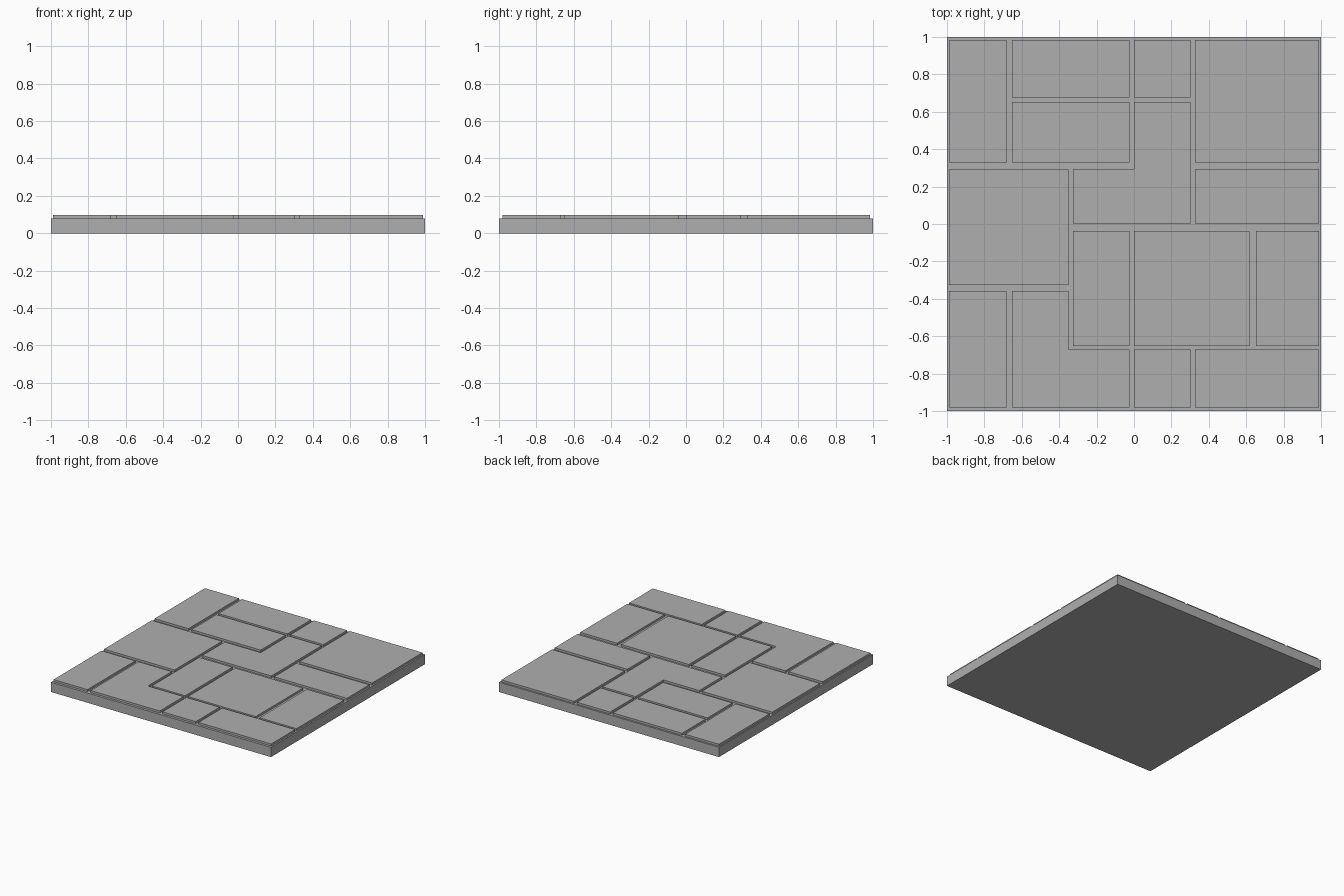
import bpy, bmesh

if "Cube" in bpy.data.objects:
    bpy.data.objects.remove(bpy.data.objects["Cube"])

SLAB_TOP, TILE_TOP = 0.08, 0.097

# Grout line edges shared by the tiles
X0, X1 = -0.99, 0.988
Y0, Y1 = -0.98, 0.985

stone = bpy.data.materials.new("grey_stone")
stone.diffuse_color = (0.43, 0.43, 0.43, 1)
stone.use_nodes = True
stone.node_tree.nodes["Principled BSDF"].inputs["Base Color"].default_value = stone.diffuse_color


def prism(name, outline, z0, z1):
    """Extrude a counter-clockwise outline from z0 to z1."""
    bm = bmesh.new()
    face = bm.faces.new([bm.verts.new((x, y, z0)) for x, y in outline])
    top = bmesh.ops.extrude_face_region(bm, geom=[face], use_keep_orig=True)
    verts = [v for v in top["geom"] if isinstance(v, bmesh.types.BMVert)]
    bmesh.ops.translate(bm, verts=verts, vec=(0, 0, z1 - z0))
    bmesh.ops.recalc_face_normals(bm, faces=bm.faces)
    mesh = bpy.data.meshes.new(name)
    bm.to_mesh(mesh)
    bm.free()
    mesh.materials.append(stone)
    obj = bpy.data.objects.new(name, mesh)
    bpy.context.collection.objects.link(obj)
    return obj


def rect(x0, x1, y0, y1):
    return [(x0, y0), (x1, y0), (x1, y1), (x0, y1)]


# Base slab
prism("base_slab", rect(-1, 1, -1, 1), 0, SLAB_TOP)

# Rectangular paving tiles: x min, x max, y min, y max
tiles = [
    (X0, -0.682, 0.33, Y1),
    (-0.653, -0.025, 0.677, Y1),
    (0, 0.302, 0.677, Y1),
    (0.327, X1, 0.33, Y1),
    (-0.653, -0.025, 0.33, 0.653),
    (0.327, X1, 0.002, 0.294),
    (X0, -0.35, -0.325, 0.294),
    (-0.327, -0.025, -0.651, -0.038),
    (0, 0.617, -0.651, -0.038),
    (0.652, X1, -0.651, -0.038),
    (X0, -0.682, Y0, -0.359),
    (0, 0.302, Y0, -0.67),
    (0.327, X1, Y0, -0.67),
]
for i, t in enumerate(tiles):
    prism(f"paving_tile_{i + 1}", rect(*t), SLAB_TOP - 0.003, TILE_TOP)

# L-shaped paving tiles
prism("corner_tile_back",
      [(-0.327, 0.002), (0.302, 0.002), (0.302, 0.653),
       (0, 0.653), (0, 0.294), (-0.327, 0.294)], SLAB_TOP - 0.003, TILE_TOP)
prism("corner_tile_front",
      [(-0.653, Y0), (-0.025, Y0), (-0.025, -0.67),
       (-0.35, -0.67), (-0.35, -0.359), (-0.653, -0.359)], SLAB_TOP - 0.003, TILE_TOP)
